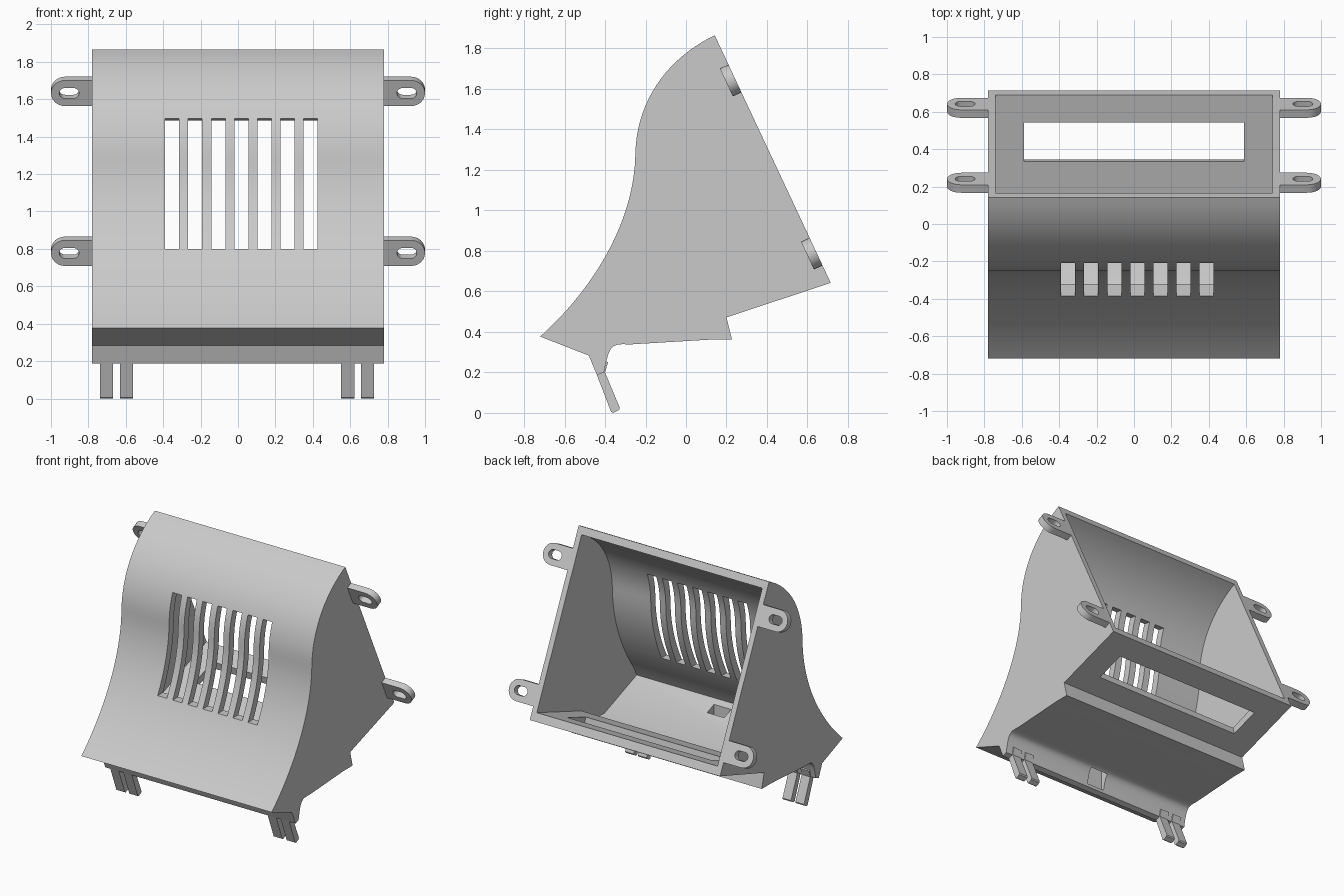
import bpy, bmesh, math
from mathutils import Vector, Matrix
from mathutils.geometry import interpolate_bezier

if "Cube" in bpy.data.objects:
    bpy.data.objects.remove(bpy.data.objects["Cube"], do_unlink=True)

grey = bpy.data.materials.new("light_grey")
grey.use_nodes = True
colour = (0.59, 0.59, 0.59, 1)
grey.diffuse_color = colour
grey.node_tree.nodes["Principled BSDF"].inputs["Base Color"].default_value = colour

# Maps a local (u, v, w) prism to (y, z, x)
SIDEWAYS = Matrix(((0, 0, 1, 0), (1, 0, 0, 0), (0, 1, 0, 0), (0, 0, 0, 1)))


def prism(name, outline, low, high, frame=SIDEWAYS):
    """Extrude a 2D outline from low to high along the third axis of frame."""
    bm = bmesh.new()
    bottom = [bm.verts.new(frame @ Vector((u, v, low))) for u, v in outline]
    top = [bm.verts.new(frame @ Vector((u, v, high))) for u, v in outline]
    bm.faces.new(bottom[::-1])
    bm.faces.new(top)
    for i in range(len(outline)):
        bm.faces.new((bottom[i - 1], bottom[i], top[i], top[i - 1]))
    bm.normal_update()
    if bm.calc_volume(signed=True) < 0:
        bmesh.ops.reverse_faces(bm, faces=bm.faces)
    mesh = bpy.data.meshes.new(name)
    bm.to_mesh(mesh)
    bm.free()
    mesh.materials.append(grey)
    obj = bpy.data.objects.new(name, mesh)
    bpy.context.collection.objects.link(obj)
    return obj


def cut(obj, cutter):
    """Subtract the cutter, then discard it."""
    mod = obj.modifiers.new("cut", "BOOLEAN")
    mod.operation = "DIFFERENCE"
    mod.solver = "EXACT"
    mod.object = cutter
    cutter.hide_render = True
    bpy.context.view_layer.objects.active = obj
    bpy.ops.object.modifier_apply(modifier=mod.name)
    bpy.data.objects.remove(cutter, do_unlink=True)


def smooth(obj):
    bpy.ops.object.select_all(action="DESELECT")
    obj.select_set(True)
    bpy.context.view_layer.objects.active = obj
    bpy.ops.object.shade_smooth_by_angle(angle=math.radians(25))


def bezier(a, b, c, d, steps):
    return [p.xy for p in interpolate_bezier(*[Vector((*q, 0)) for q in (a, b, c, d)], steps)]


# Curved front from the top edge down to the nose
front = bezier((0.142, 1.865), (-0.08, 1.76), (-0.245, 1.55), (-0.25, 1.28), 20)
front += bezier((-0.25, 1.28), (-0.255, 0.95), (-0.45, 0.62), (-0.72, 0.377), 20)[1:]
fillet = bezier((-0.395, 0.25), (-0.375, 0.33), (-0.365, 0.345), (-0.28, 0.338), 8)
underside = [(-0.48, 0.283), (-0.44, 0.187), (-0.405, 0.2), *fillet, (0.12, 0.362),
             (0.227, 0.362), (0.2, 0.472), (0.715, 0.642)]
body = prism("duct_body", front + underside, -0.78, 0.78)

# Hollow inside, open at the back
inner = []
for i, p in enumerate(front):
    t = (front[min(i + 1, len(front) - 1)] - front[max(i - 1, 0)]).normalized()
    q = p + Vector((-t.y, t.x)) * 0.055
    if q.y > 0.57:
        inner.append(q)
inner += [(-0.48, 0.53), (-0.1, 0.39), (0.175, 0.405), (0.165, 0.51), (0.79, 0.733), (0.95, 0.95)]
cut(body, prism("cavity_cutter", inner, -0.74, 0.74))

# Row of vertical vents in the front
for i in range(7):
    x = -0.39 + i * 0.1235
    cut(body, prism("vent_cutter", [(-0.6, 0.8), (0, 0.8), (0, 1.455), (-0.6, 1.575)], x, x + 0.075))

# Wide window in the bottom panel and small channel in the front lip
window = [(0.375, 0.4), (0.585, 0.47), (0.525, 0.72), (0.315, 0.65)]
cut(body, prism("window_cutter", window, -0.588, 0.588))
channel = [(-0.43, 0.56), (-0.34, 0.56), (-0.37, 0.22), (-0.42, 0.22)]
cut(body, prism("channel_cutter", channel, -0.07, 0.07))
smooth(body)

# Paired clip legs under the front lip
leg = [(-0.445, 0.2), (-0.37, 0.005), (-0.36, 0), (-0.33, 0.015), (-0.327, 0.025),
       (-0.4, 0.2), (-0.385, 0.25), (-0.43, 0.27)]
for side, middle in (("right", -0.65), ("left", 0.64)):
    for place, offset in (("outer", 0.053), ("inner", -0.053)):
        x = middle + math.copysign(offset, middle * offset)
        prism(f"{side}_{place}_clip_leg", leg, x - 0.035, x + 0.035)


def stadium(start, end, radius, square_start=False):
    """Slot outline along u, optionally with a square start."""
    arc = [math.pi * (i / 12 - 0.5) for i in range(13)]
    pts = [(end - radius + radius * math.cos(a), radius * math.sin(a)) for a in arc]
    if square_start:
        return pts + [(start, radius), (start, -radius)]
    return pts + [(start + radius - radius * math.cos(a), -radius * math.sin(a)) for a in arc[::-1]][::-1]


# Slotted mounting ears flush with the sloping back plane
slope = Vector((0, -0.573, 1.223)).normalized()
outward = Vector((0, slope.z, -slope.y))
for level, z in (("upper", 1.652), ("lower", 0.797)):
    y = 0.142 + (1.865 - z) * 0.573 / 1.223
    for side, sign in (("right", -1), ("left", 1)):
        frame = Matrix.Translation((0, y, z)) @ Matrix((
            (sign, 0, 0), (0, slope.y, outward.y), (0, slope.z, outward.z))).to_4x4()
        ear = prism(f"{side}_{level}_ear", stadium(0.775, 1, 0.076, True), -0.047, 0, frame)
        cut(ear, prism("ear_cutter", stadium(0.85, 0.956, 0.031), -0.2, 0.2, frame))
        smooth(ear)
